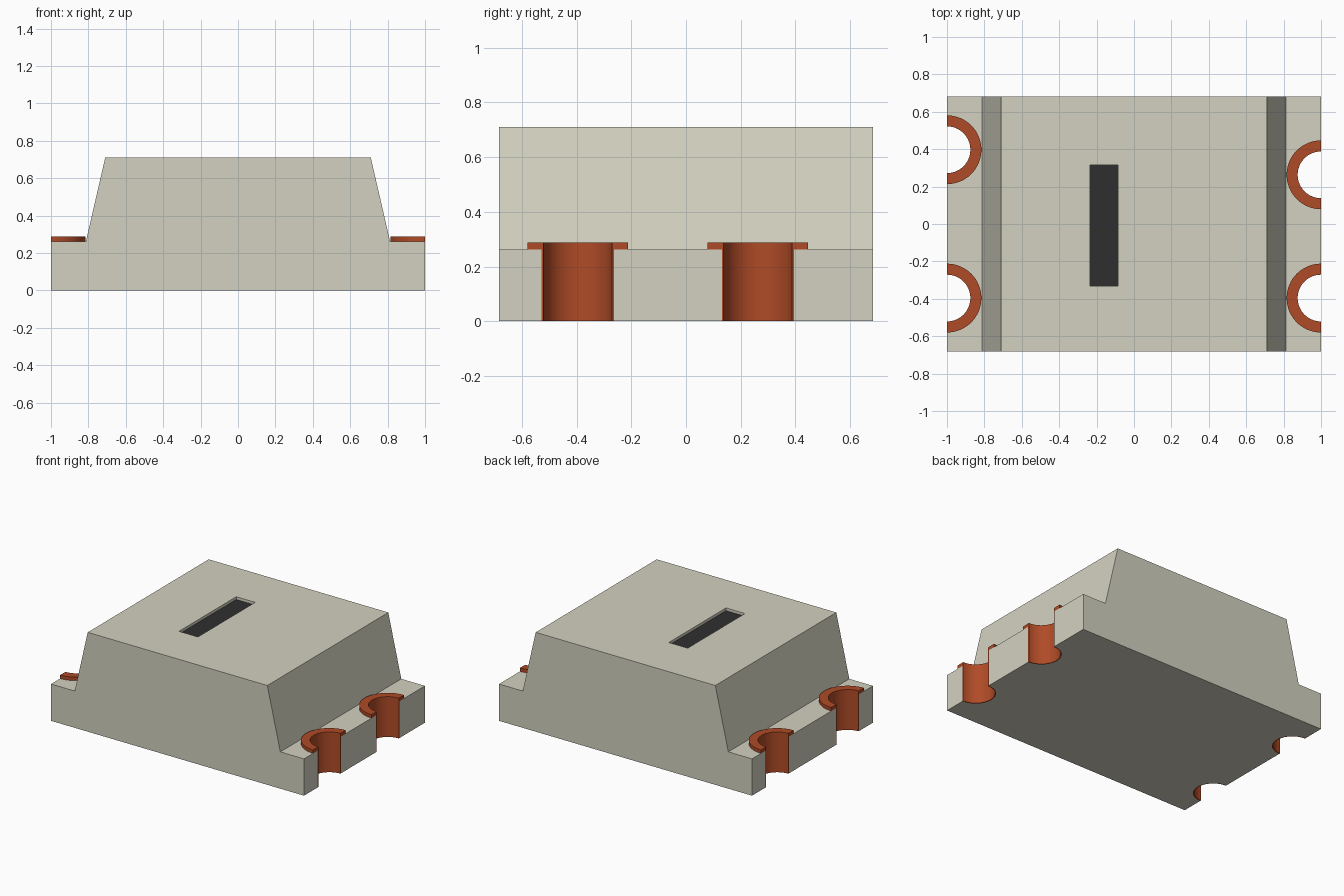
import bpy, bmesh, math
from mathutils import Matrix, Vector

HALF_Y, STEP_Z, TOP_Z = 0.683, 0.263, 0.71
BORE_R, WALL_R, RING_R, RING_Z = 0.125, 0.132, 0.184, 0.288
SEGS = 32
CONTACTS = [("right_front", 1, -0.396), ("right_back", 1, 0.263),
            ("left_front", -1, -0.396), ("left_back", -1, 0.397)]
MARK_X, MARK_Y, MARK_DEPTH = (-0.235, -0.085), (-0.331, 0.316), 0.02

if "Cube" in bpy.data.objects:
    bpy.data.objects.remove(bpy.data.objects["Cube"])


def material(name, rgb):
    mat = bpy.data.materials.new(name)
    mat.use_nodes = True
    mat.diffuse_color = (*rgb, 1)
    mat.node_tree.nodes["Principled BSDF"].inputs["Base Color"].default_value = (*rgb, 1)
    return mat


def make_object(name, bm, *mats):
    bmesh.ops.recalc_face_normals(bm, faces=bm.faces)
    mesh = bpy.data.meshes.new(name)
    bm.to_mesh(mesh)
    bm.free()
    for mat in mats:
        mesh.materials.append(mat)
    obj = bpy.data.objects.new(name, mesh)
    bpy.context.collection.objects.link(obj)
    return obj


def activate(obj):
    bpy.ops.object.select_all(action='DESELECT')
    obj.select_set(True)
    bpy.context.view_layer.objects.active = obj


ivory = material("ivory_ceramic", (0.65, 0.64, 0.53))
copper = material("copper", (0.43, 0.07, 0.02))
black = material("black_mark", (0.028, 0.028, 0.028))

# Body: stepped profile with sloped ends, extruded along y
half = [(1, 0), (1, STEP_Z), (0.813, STEP_Z), (0.71, TOP_Z)]
profile = half + [(-x, z) for x, z in reversed(half)]
bm = bmesh.new()
face = bm.faces.new([bm.verts.new((x, -HALF_Y, z)) for x, z in profile])
out = bmesh.ops.extrude_face_region(bm, geom=[face])
bmesh.ops.translate(bm, vec=(0, 2 * HALF_Y, 0),
                    verts=[v for v in out["geom"] if isinstance(v, bmesh.types.BMVert)])
body = make_object("body", bm, ivory, black)

# Cutter: edge notches and the shallow pocket of the marking
bm = bmesh.new()
for _, side, y in CONTACTS:
    bmesh.ops.create_cone(bm, cap_ends=True, segments=2 * SEGS, radius1=WALL_R,
                          radius2=WALL_R, depth=1, matrix=Matrix.Translation((side, y, 0)))
size = Vector((MARK_X[1] - MARK_X[0], MARK_Y[1] - MARK_Y[0], 2 * MARK_DEPTH))
centre = Vector((sum(MARK_X) / 2, sum(MARK_Y) / 2, TOP_Z))
bmesh.ops.create_cube(bm, size=1, matrix=Matrix.Translation(centre) @ Matrix.Diagonal((*size, 1)))
cutter = make_object("cutter", bm)
cutter.hide_render = True

mod = body.modifiers.new("notches", 'BOOLEAN')
mod.operation, mod.solver, mod.object = 'DIFFERENCE', 'EXACT', cutter
activate(body)
bpy.ops.object.modifier_apply(modifier=mod.name)
bpy.data.objects.remove(cutter)

# Pocket floor is the marking
for poly in body.data.polygons:
    floor = abs(poly.center.z - (TOP_Z - MARK_DEPTH)) < 0.001 and poly.normal.z > 0.9
    poly.material_index = 1 if floor else 0
bpy.ops.object.shade_smooth_by_angle(angle=math.radians(30))

# Contacts: half barrels with a flange, spun around each notch
section = [(BORE_R, 0), (WALL_R, 0), (WALL_R, STEP_Z),
           (RING_R, STEP_Z), (RING_R, RING_Z), (BORE_R, RING_Z)]
for name, side, y in CONTACTS:
    bm = bmesh.new()
    start = bm.faces.new([bm.verts.new((side, y - r, z)) for r, z in section])
    bmesh.ops.spin(bm, geom=[start], cent=(side, y, 0), axis=(0, 0, 1),
                   angle=-side * math.pi, steps=SEGS, use_duplicate=False)
    if not any(f.calc_center_median().y > y and len(f.verts) == len(section) for f in bm.faces):
        bmesh.ops.holes_fill(bm, edges=bm.edges, sides=len(section))
    contact = make_object("contact_" + name, bm, copper)
    activate(contact)
    bpy.ops.object.shade_smooth_by_angle(angle=math.radians(30))
